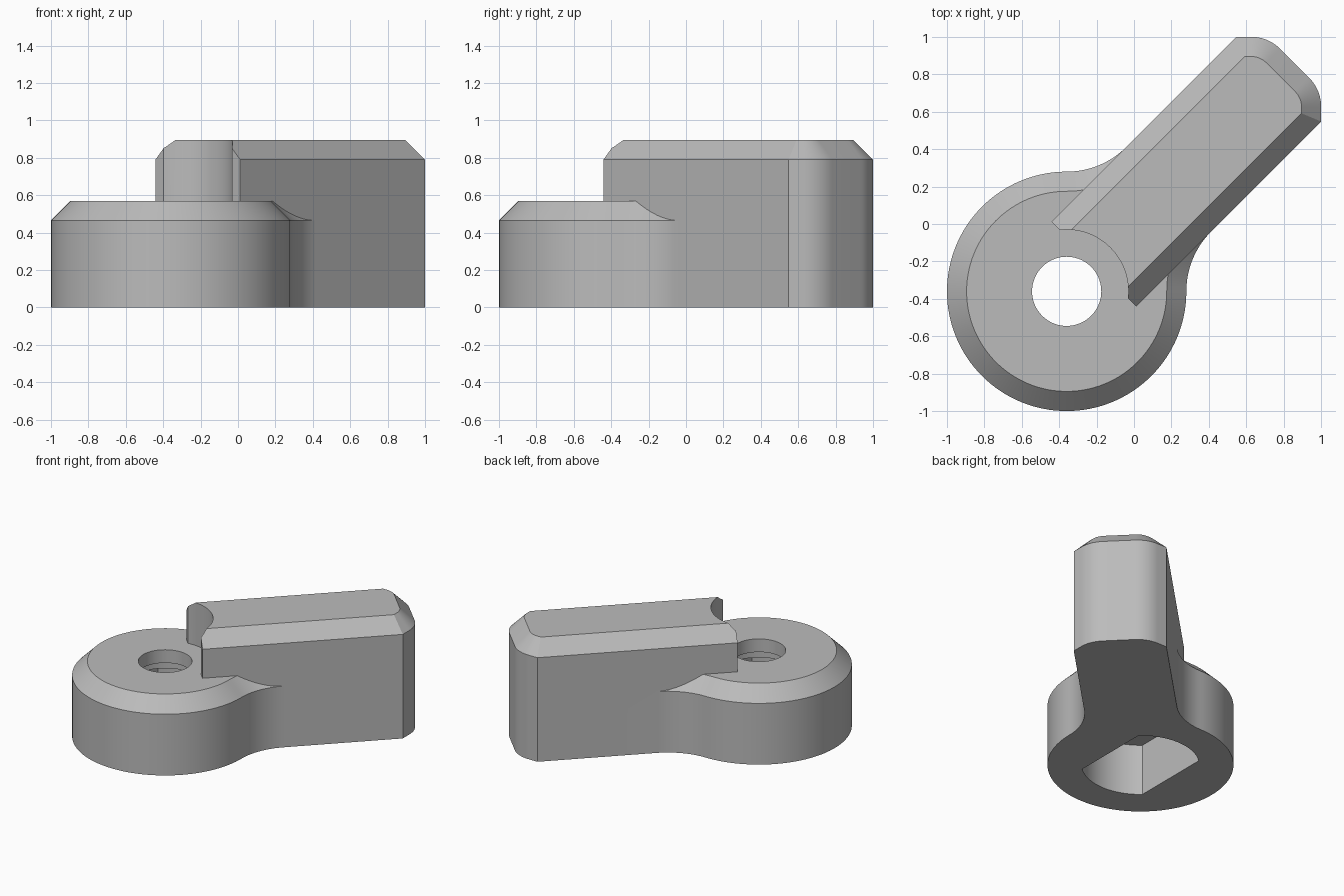
import bpy, bmesh, math
from mathutils import Matrix

cube = bpy.data.objects.get("Cube")
if cube:
    bpy.data.objects.remove(cube, do_unlink=True)

CENTRE = -0.36          # hub axis, same in x and y
HUB_R, HALF_W, CHAMFER = 0.64, 0.32, 0.105
HUB_TOP, ARM_TOP = 0.57, 0.895
FILLET_R = (HUB_R * math.sin(math.pi / 4) - HALF_W) / (1 - math.sin(math.pi / 4))
FILLET_C = (HUB_R + FILLET_R) * math.sin(math.pi / 4)

grey = bpy.data.materials.new("plain grey")
grey.use_nodes = True
colour = (0.5, 0.5, 0.5, 1)
grey.diffuse_color = colour
grey.node_tree.nodes["Principled BSDF"].inputs["Base Color"].default_value = colour


def arc(cx, cy, r, start, end, n):
    return [(cx + r * math.cos(math.radians(start + (end - start) * i / n)),
             cy + r * math.sin(math.radians(start + (end - start) * i / n)))
            for i in range(n + 1)]


def loft(name, layers, turn=0):
    """Solid skinned through (outline, height) layers, placed on the hub axis."""
    bm = bmesh.new()
    rings = [[bm.verts.new((x, y, z)) for x, y in pts] for pts, z in layers]
    bm.faces.new(rings[0])
    bm.faces.new(rings[-1])
    for low, high in zip(rings, rings[1:]):
        for i in range(len(low)):
            j = (i + 1) % len(low)
            bm.faces.new((low[i], low[j], high[j], high[i]))
    bmesh.ops.recalc_face_normals(bm, faces=bm.faces)
    place = Matrix.Translation((CENTRE, CENTRE, 0)) @ Matrix.Rotation(math.radians(turn), 4, 'Z')
    bm.transform(place)
    mesh = bpy.data.meshes.new(name)
    bm.to_mesh(mesh)
    bm.free()
    mesh.materials.append(grey)
    obj = bpy.data.objects.new(name, mesh)
    bpy.context.collection.objects.link(obj)
    return obj


def combine(target, other, operation):
    bpy.context.view_layer.objects.active = target
    mod = target.modifiers.new(operation, 'BOOLEAN')
    mod.operation, mod.solver, mod.object = operation, 'EXACT', other
    bpy.ops.object.modifier_apply(modifier=mod.name)
    bpy.data.objects.remove(other, do_unlink=True)


def hub_outline(inset):
    """Round hub flowing into the arm through two concave fillets."""
    f = FILLET_R + inset
    return (arc(FILLET_C, FILLET_C, f, 270, 225, 16)[:-1]
            + arc(0, 0, HUB_R - inset, 45, 315, 96)
            + arc(FILLET_C, -FILLET_C, f, 135, 90, 16)[1:])


def arm_outline(inset):
    """Straight bar whose far corners are cut at 45 degrees and rounded."""
    r, cu, cv, w = 0.22 - inset, 1.504, 0.109, HALF_W - inset
    tip = arc(cu, cv, r, 45, 0, 12)
    corner = (tip[0][0] + tip[0][1] - w, w)
    half = [(0.205, w), corner] + tip
    return half + [(u, -v) for u, v in reversed(half)]


def cylinder(name, r, low, high):
    ring = arc(0, 0, r, 0, 360, 72)[:-1]
    return loft(name, [(ring, low), (ring, high)])


# Arm, scooped around the hub axis
arm = loft("arm", [(arm_outline(0), 0), (arm_outline(0), ARM_TOP - CHAMFER),
                   (arm_outline(CHAMFER), ARM_TOP)], 45)
combine(arm, cylinder("scoop", 0.33, HUB_TOP - 0.05, 1.2), 'DIFFERENCE')

# Hub with chamfered rim, joined with the arm
lever = loft("lever_handle", [(hub_outline(0), 0), (hub_outline(0), HUB_TOP - CHAMFER),
                              (hub_outline(CHAMFER), HUB_TOP)], 45)
combine(lever, arm, 'UNION')

# Underside socket with two flats, a step, and the through hole
flat, socket_r = 0.27, 0.405
edge = math.degrees(math.acos(flat / socket_r))
socket = (arc(0, 0, socket_r, edge, 180 - edge, 24)
          + arc(0, 0, socket_r, 180 + edge, 360 - edge, 24))
combine(lever, loft("socket", [(socket, -0.1), (socket, 0.39)]), 'DIFFERENCE')
combine(lever, cylinder("step", 0.268, 0.3, 0.47), 'DIFFERENCE')
combine(lever, cylinder("hole", 0.185, 0.2, 1.2), 'DIFFERENCE')

# Smooth curves, crisp edges
bpy.ops.object.select_all(action='DESELECT')
lever.select_set(True)
bpy.context.view_layer.objects.active = lever
bpy.ops.object.shade_smooth_by_angle(angle=math.radians(25))
